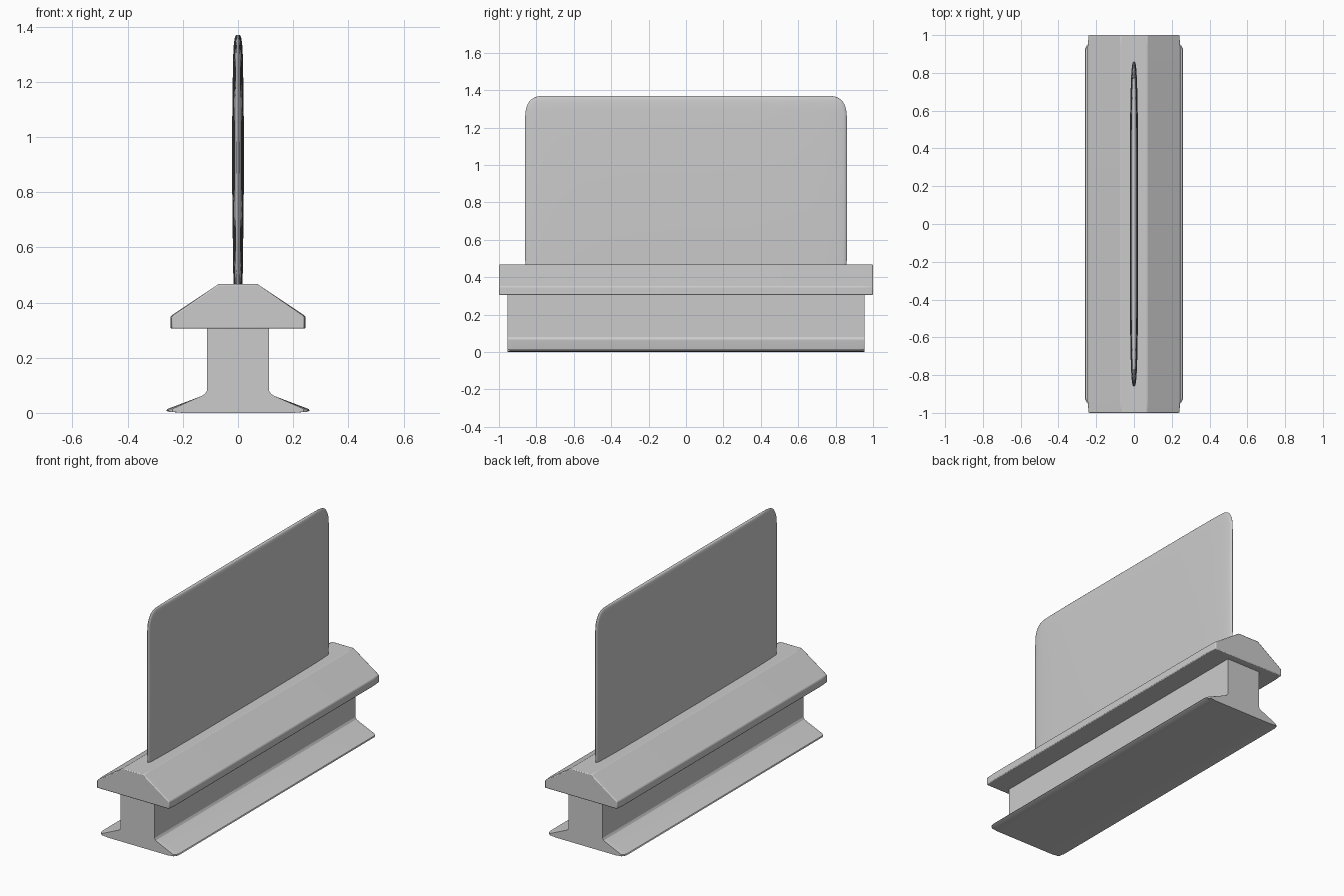
import bpy, bmesh, math

if "Cube" in bpy.data.objects:
    bpy.data.objects.remove(bpy.data.objects["Cube"])


def loft(name, rings, angle=30):
    """Bridge equal-length closed rings of points and cap both ends."""
    bm = bmesh.new()
    loops = [[bm.verts.new(p) for p in ring] for ring in rings]
    n = len(loops[0])
    for a, b in zip(loops, loops[1:]):
        for i in range(n):
            j = (i + 1) % n
            bm.faces.new((a[i], a[j], b[j], b[i]))
    bm.faces.new(loops[0])
    bm.faces.new(loops[-1])
    bmesh.ops.recalc_face_normals(bm, faces=bm.faces[:])
    mesh = bpy.data.meshes.new(name)
    bm.to_mesh(mesh)
    bm.free()
    ob = bpy.data.objects.new(name, mesh)
    bpy.context.collection.objects.link(ob)
    bpy.ops.object.select_all(action='DESELECT')
    ob.select_set(True)
    bpy.context.view_layer.objects.active = ob
    bpy.ops.object.shade_smooth_by_angle(angle=math.radians(angle))
    return ob


def section(half, y, max_x):
    """Mirror a right-hand half profile and place it at y."""
    right = [(min(x, max_x), y, z) for x, z in half]
    return right + [(-x, y, z) for x, y, z in reversed(right)]


# Flared foot and stem, one profile with clipped flange corners
foot = [(0.2, 0), (0.25, 0.004), (0.26, 0.008), (0.256, 0.014),
        (0.135, 0.06), (0.12, 0.068), (0.113, 0.08), (0.113, 0.306)]
loft("foot_and_stem", [section(foot, y, m) for y, m in
     ((-0.955, 0.238), (-0.945, 0.25), (-0.925, 0.26),
      (0.925, 0.26), (0.945, 0.25), (0.955, 0.238))])

# Faceted cap with sloping shoulders and slightly tapered ends
cap_half = [(0.245, 0.305), (0.245, 0.35), (0.07, 0.467)]
cap = loft("sloped_cap", [section(cap_half, y, m) for y, m in
           ((-1, 0.24), (-0.94, 0.245), (0.94, 0.245), (1, 0.24))], 20)
bevel = cap.modifiers.new("soft_edges", 'BEVEL')
bevel.width = 0.005
bevel.segments = 2
bevel.limit_method = 'ANGLE'
bevel.angle_limit = math.radians(25)


# Thin upright panel: lens-like rings with rounded upper corners
def panel_ring(z, half_y, half_x, n=48):
    pts = []
    for i in range(n):
        a = 2 * math.pi * i / n
        c, s = math.cos(a), math.sin(a)
        pts.append((half_x * math.copysign(abs(c) ** 0.6, c),
                    half_y * math.copysign(abs(s) ** 0.6, s), z))
    return pts


rings = [panel_ring(0.45, 0.855, 0.016), panel_ring(0.49, 0.86, 0.017),
         panel_ring(0.7, 0.861, 0.020), panel_ring(0.92, 0.861, 0.022),
         panel_ring(1.12, 0.861, 0.0205), panel_ring(1.25, 0.86, 0.0185)]
for k in range(1, 11):
    t = math.radians(9 * k)
    rings.append(panel_ring(1.25 + 0.12 * math.sin(t) ** 0.85,
                            0.74 + 0.12 * max(math.cos(t), 0) ** 0.6,
                            0.003 + 0.015 * max(math.cos(t), 0) ** 0.7))
loft("upright_panel", rings, 60)
